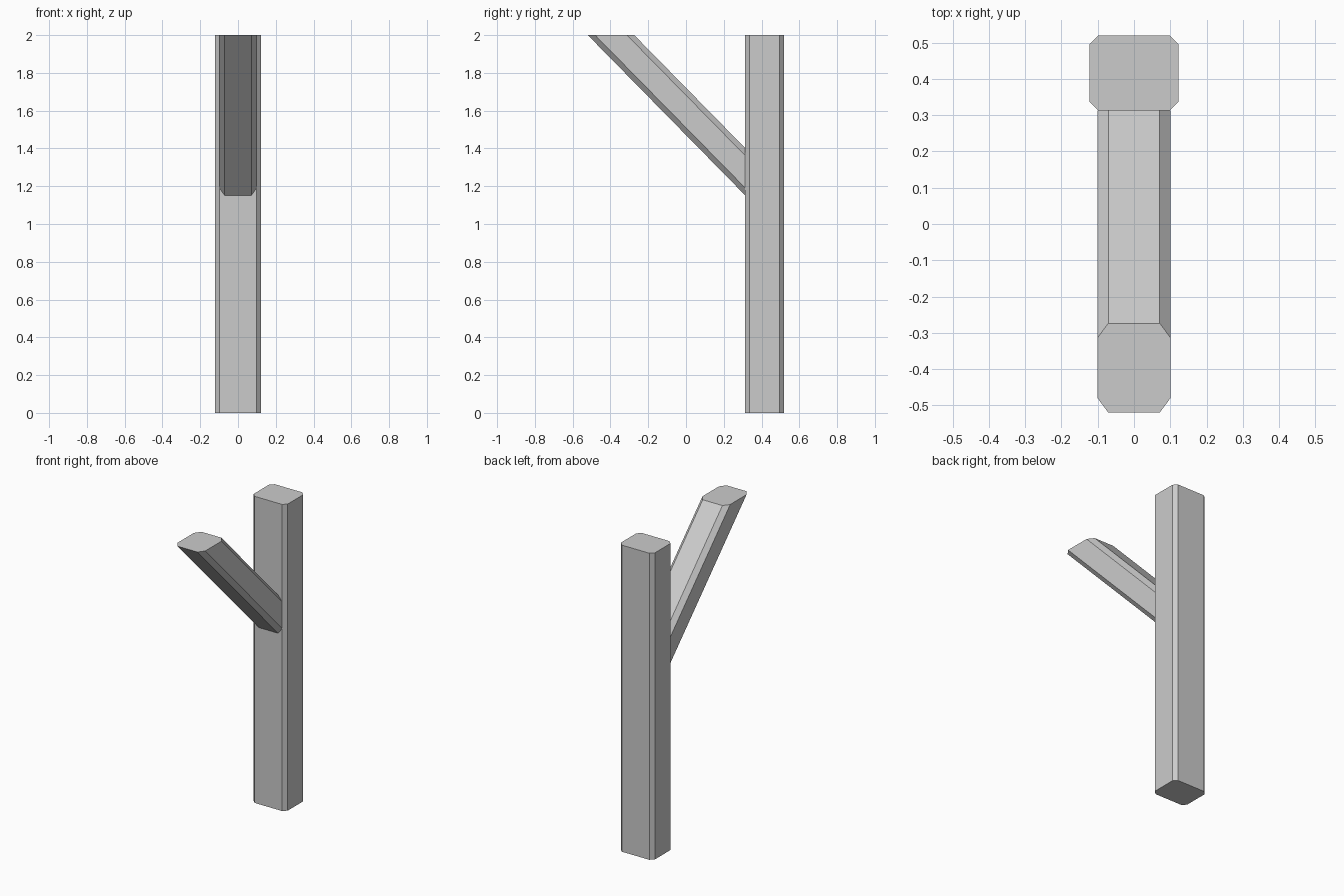
import bpy

old = bpy.data.objects.get("Cube")
if old:
    bpy.data.objects.remove(old, do_unlink=True)

HEIGHT = 2.0
POST_FRONT, POST_BACK = 0.313, 0.52
SLOPE = 1.018

grey = bpy.data.materials.new("plain grey")
grey.use_nodes = True
colour = (0.6, 0.6, 0.6, 1)
grey.diffuse_color = colour
grey.node_tree.nodes["Principled BSDF"].inputs["Base Color"].default_value = colour


def chamfered_outline(half, front, back, cut_x, cut_y):
    """Anticlockwise rectangle with cut corners, as (x, y) points."""
    right = [(half - cut_x, front), (half, front + cut_y),
             (half, back - cut_y), (half - cut_x, back)]
    return right + [(-x, y) for x, y in reversed(right)]


def loft(name, lower, upper):
    """Solid between two matching loops of points."""
    n = len(lower)
    faces = [(i, (i + 1) % n, n + (i + 1) % n, n + i) for i in range(n)]
    faces += [tuple(reversed(range(n))), tuple(range(n, 2 * n))]
    mesh = bpy.data.meshes.new(name)
    mesh.from_pydata(lower + upper, [], faces)
    mesh.materials.append(grey)
    obj = bpy.data.objects.new(name, mesh)
    bpy.context.collection.objects.link(obj)
    return obj


# Upright post
outline = chamfered_outline(0.123, POST_FRONT, POST_BACK, 0.024, 0.024)
loft("post", [(x, y, 0) for x, y in outline], [(x, y, HEIGHT) for x, y in outline])

# Slanted brace, cut level at the top and flush against the post
outline = chamfered_outline(0.1, -0.52, -0.274, 0.029, 0.039)
loft("brace",
     [(x, POST_FRONT, HEIGHT - (POST_FRONT - y) * SLOPE) for x, y in outline],
     [(x, y, HEIGHT) for x, y in outline])
